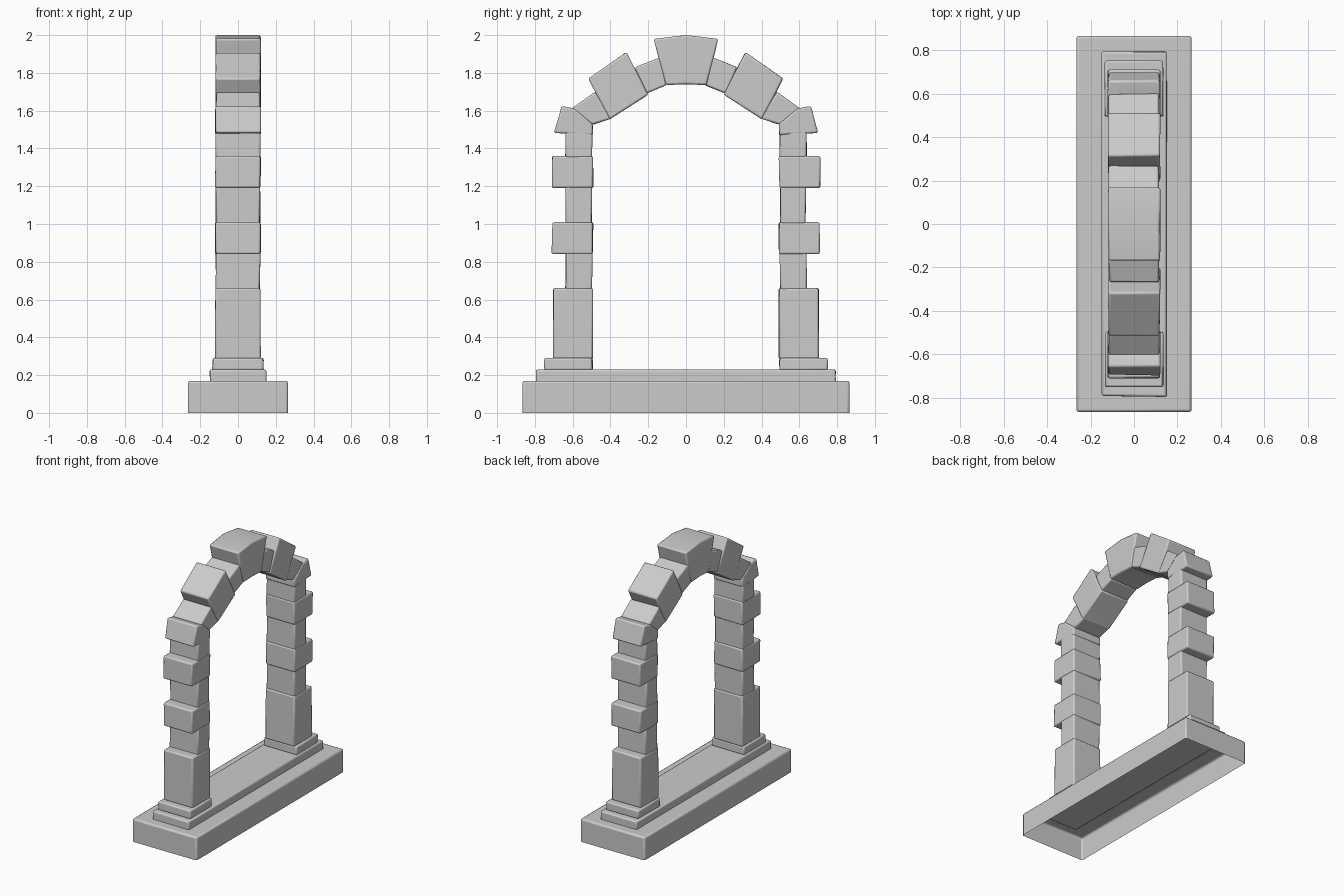
import bpy
import bmesh
import random

random.seed(4)
cube = bpy.data.objects.get("Cube")
if cube:
    bpy.data.objects.remove(cube, do_unlink=True)

stone = bpy.data.materials.new("grey_stone")
stone.use_nodes = True
colour = (0.6, 0.6, 0.6, 1)
stone.diffuse_color = colour
stone.node_tree.nodes["Principled BSDF"].inputs["Base Color"].default_value = colour


def block(name, outline, half_width, bevel=0.01, wobble=0.003, open_bottom=False):
    """Extrude a (y, z) outline across x into a stone with worn edges."""
    bm = bmesh.new()
    face = bm.faces.new([bm.verts.new((-half_width, y, z)) for y, z in outline])
    extruded = bmesh.ops.extrude_face_region(bm, geom=[face])["geom"]
    moved = [v for v in extruded if isinstance(v, bmesh.types.BMVert)]
    bmesh.ops.translate(bm, verts=moved, vec=(2 * half_width, 0, 0))
    bmesh.ops.recalc_face_normals(bm, faces=bm.faces)
    if open_bottom:
        bottom = [f for f in bm.faces if f.normal.z < -0.9]
        bmesh.ops.delete(bm, geom=bottom, context="FACES_ONLY")
    for v in bm.verts:
        v.co.x += random.uniform(-wobble, wobble)
        v.co.y += random.uniform(-wobble, wobble)
    mesh = bpy.data.meshes.new(name)
    bm.to_mesh(mesh)
    bm.free()
    mesh.materials.append(stone)
    obj = bpy.data.objects.new(name, mesh)
    bpy.context.collection.objects.link(obj)
    mod = obj.modifiers.new("worn_edges", "BEVEL")
    mod.width = bevel
    mod.segments = 2
    mod.limit_method = "ANGLE"
    bpy.ops.object.select_all(action="DESELECT")
    bpy.context.view_layer.objects.active = obj
    obj.select_set(True)
    bpy.ops.object.shade_smooth_by_angle(angle=0.8)
    return obj


def rect(y0, y1, z0, z1):
    return [(y0, z0), (y1, z0), (y1, z1), (y0, z1)]


# Hollow base and the slab lying on it
block("base", rect(-0.865, 0.865, 0, 0.17), 0.265, 0.012, 0, True)
block("threshold_slab", rect(-0.793, 0.793, 0.16, 0.23), 0.15)

# Pier stones: inner y, outer y, bottom z, top z, half width
pier = {
    "pier_foot": (0.495, 0.75, 0.225, 0.29, 0.135),
    "pier_block": (0.492, 0.703, 0.285, 0.66, 0.12),
    "lower_narrow_stone": (0.497, 0.638, 0.65, 0.85, 0.117),
    "lower_wide_stone": (0.492, 0.71, 0.84, 1.01, 0.12),
    "middle_narrow_stone": (0.497, 0.635, 1.0, 1.2, 0.117),
    "upper_wide_stone": (0.492, 0.71, 1.19, 1.36, 0.12),
    "upper_narrow_stone": (0.497, 0.638, 1.35, 1.5, 0.117),
}

# Arch stones for one side, as outlines
arch = {
    "springer": [(0.493, 1.47), (0.57, 1.475), (0.697, 1.482), (0.66, 1.625),
                 (0.585, 1.61), (0.493, 1.53)],
    "lower_small_voussoir": [(0.495, 1.525), (0.605, 1.61), (0.48, 1.7), (0.39, 1.56)],
    "large_voussoir": [(0.405, 1.553), (0.515, 1.77), (0.315, 1.91), (0.2, 1.685)],
    "upper_small_voussoir": [(0.21, 1.69), (0.27, 1.83), (0.13, 1.885), (0.1, 1.735)],
}

for side, s in (("front", -1), ("back", 1)):
    for name, (inner, outer, low, high, width) in pier.items():
        block(f"{side}_{name}", rect(s * inner, s * outer, low, high), width)
    for name, outline in arch.items():
        width = 0.115 if "small" in name else 0.12
        block(f"{side}_{name}", [(s * y, z) for y, z in outline], width)

# Keystone at the crown
block("keystone", [(-0.11, 1.735), (0, 1.74), (0.11, 1.735), (0.17, 1.98),
                   (0, 2.0), (-0.17, 1.98)], 0.12)
